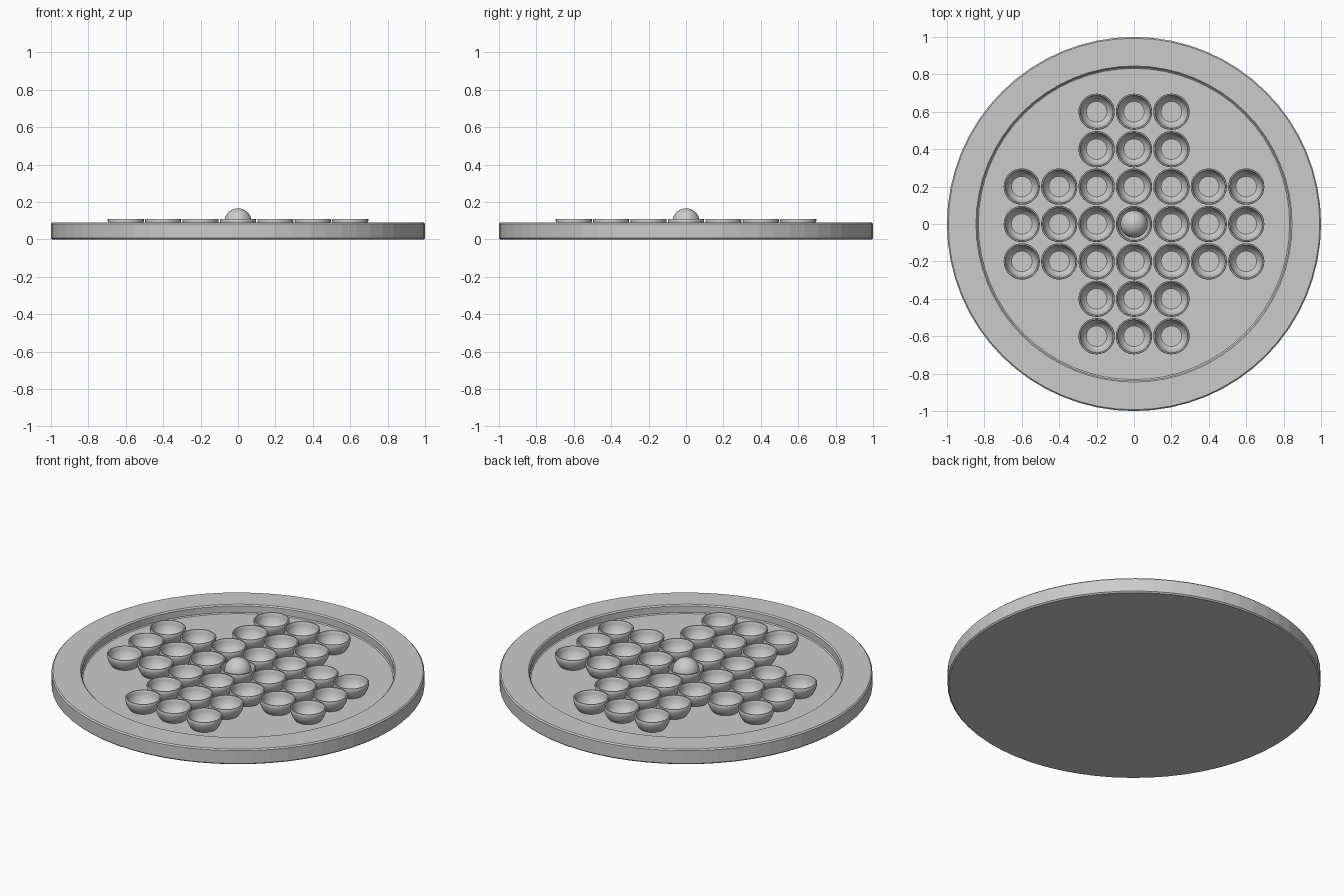
import bpy, bmesh, math

if "Cube" in bpy.data.objects:
    bpy.data.objects.remove(bpy.data.objects["Cube"])

grey = bpy.data.materials.new("plain grey")
grey.diffuse_color = (0.6, 0.6, 0.6, 1)
grey.use_nodes = True
grey.node_tree.nodes["Principled BSDF"].inputs["Base Color"].default_value = grey.diffuse_color


def revolve(name, profile, sides):
    """Lathe an (r, z) profile around z; points with r = 0 become poles."""
    bm = bmesh.new()
    rings = []
    for r, z in profile:
        if r < 1e-6:
            rings.append([bm.verts.new((0, 0, z))] * sides)
        else:
            rings.append([bm.verts.new((r * math.cos(2 * math.pi * i / sides),
                                        r * math.sin(2 * math.pi * i / sides), z))
                          for i in range(sides)])
    for a, b in zip(rings, rings[1:]):
        for i in range(sides):
            j = (i + 1) % sides
            corners = list(dict.fromkeys((a[i], a[j], b[j], b[i])))
            bm.faces.new(corners)
    bmesh.ops.recalc_face_normals(bm, faces=bm.faces)
    mesh = bpy.data.meshes.new(name)
    bm.to_mesh(mesh)
    bm.free()
    mesh.materials.append(grey)
    obj = bpy.data.objects.new(name, mesh)
    bpy.context.collection.objects.link(obj)
    return obj


def smooth(obj):
    bpy.ops.object.select_all(action='DESELECT')
    obj.select_set(True)
    bpy.context.view_layer.objects.active = obj
    bpy.ops.object.shade_smooth_by_angle(angle=math.radians(40))


# round board with bevelled edges and a recessed floor
revolve("board", [(0, 0), (0.993, 0), (1, 0.007), (1, 0.083), (0.993, 0.09),
                  (0.845, 0.09), (0.838, 0.083), (0.838, 0.045), (0.832, 0.04),
                  (0, 0.04)], 64)

# hollow hemispherical cup with a rounded lip
RIM, OUT, INN, N = 0.107, 0.097, 0.087, 10
arc = [math.pi / 2 * k / N for k in range(N + 1)]
cup_profile = [(OUT * math.sin(t), RIM - OUT * math.cos(t)) for t in arc]
cup_profile[0] = (0, RIM - OUT)
cup_profile += [(0.095, 0.11), (0.089, 0.11)]
cup_profile += [(INN * math.sin(t), RIM - INN * math.cos(t)) for t in reversed(arc)]
cup = revolve("cup", cup_profile, 32)
smooth(cup)

# cross-shaped layout of 33 cups
spots = [(x, y) for x in range(-3, 4) for y in range(-3, 4) if min(abs(x), abs(y)) <= 1]
for k, (x, y) in enumerate(spots):
    obj = cup
    if k:
        obj = bpy.data.objects.new("cup", cup.data)
        bpy.context.collection.objects.link(obj)
    obj.location = (0.2 * x, 0.2 * y, 0)

# marble resting in the centre cup
R = 0.073
marble = revolve("marble", [(R * math.sin(math.pi * k / 16), 0.093 - R * math.cos(math.pi * k / 16))
                            for k in range(17)], 32)
smooth(marble)
